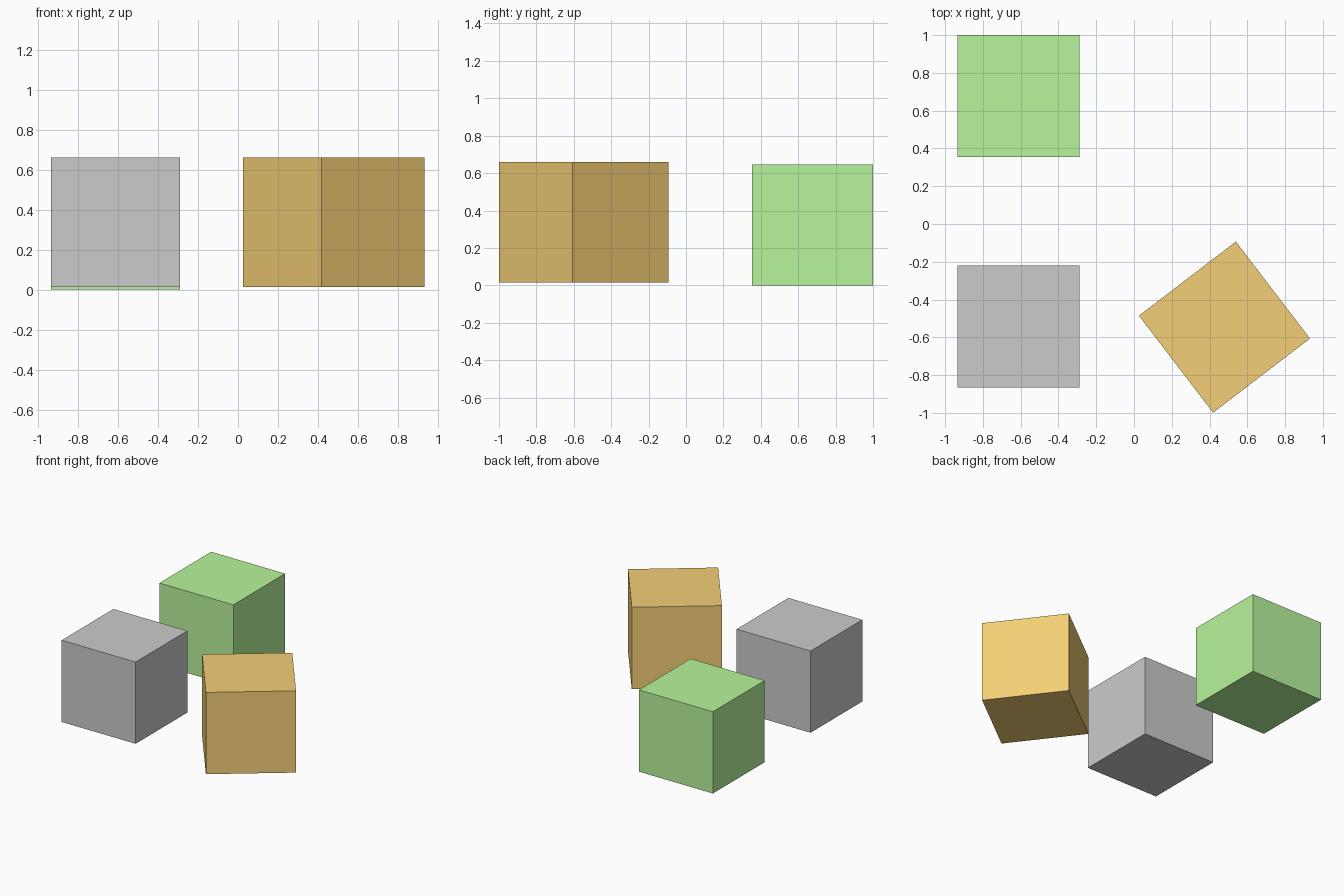
import bpy
from math import radians

if "Cube" in bpy.data.objects:
    bpy.data.objects.remove(bpy.data.objects["Cube"])

SIZE = 0.646


def cube(name, x, y, base, angle=0, color=None):
    bpy.ops.mesh.primitive_cube_add(size=SIZE, location=(x, y, base + SIZE / 2),
                                    rotation=(0, 0, radians(angle)))
    obj = bpy.context.object
    obj.name = name
    if color:
        mat = bpy.data.materials.new(name + "_paint")
        mat.diffuse_color = (*color, 1)
        mat.use_nodes = True
        mat.node_tree.nodes["Principled BSDF"].inputs["Base Color"].default_value = mat.diffuse_color
        obj.data.materials.append(mat)


# Three equal cubes; the orange one is turned about z
cube("grey_cube", -0.612, -0.543, 0.014)
cube("green_cube", -0.612, 0.677, 0.0, color=(0.48, 0.91, 0.33))
cube("orange_cube", 0.479, -0.546, 0.014, angle=37.4, color=(0.906, 0.62, 0.18))
